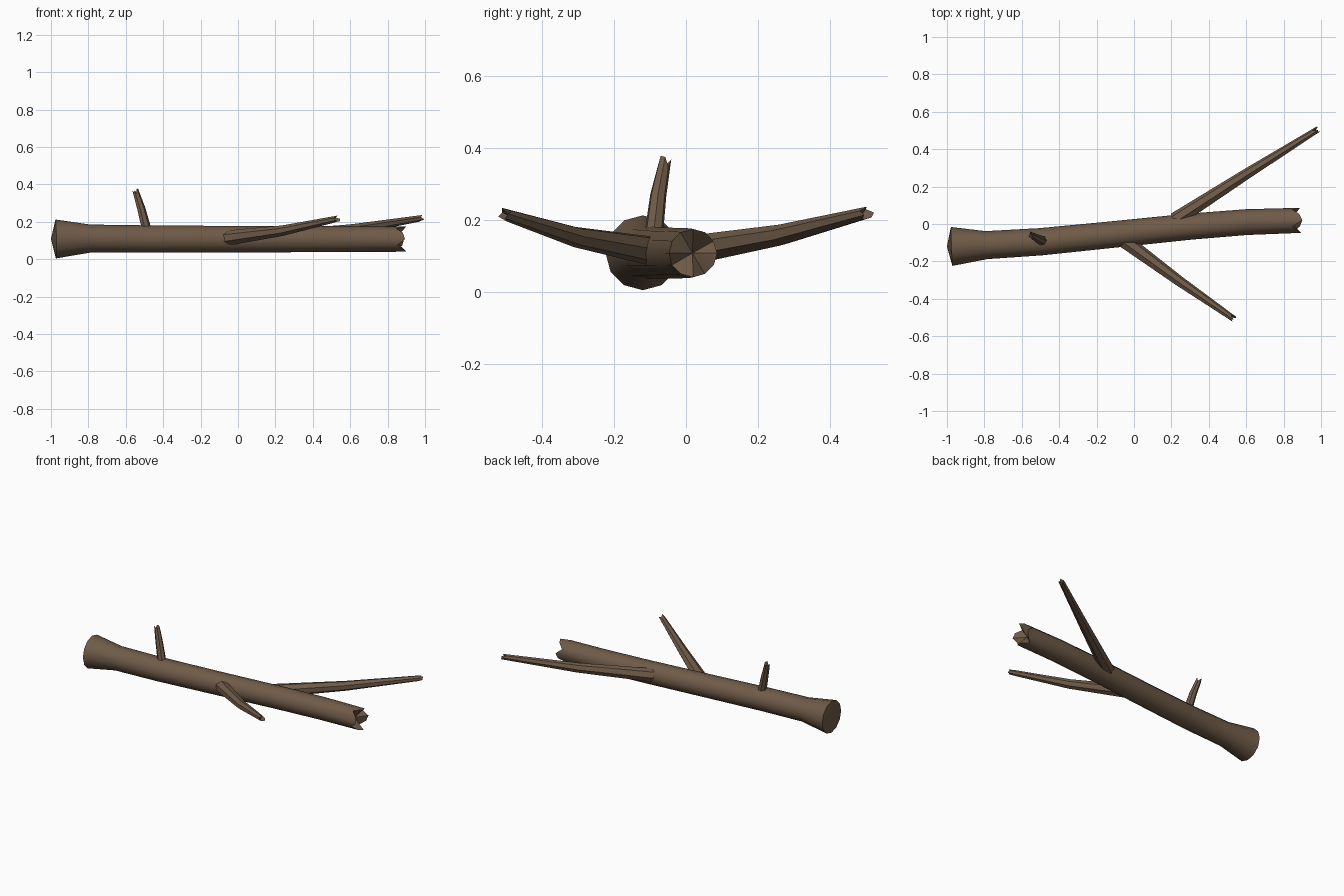
import bpy, bmesh, math
from mathutils import Vector

if "Cube" in bpy.data.objects:
    bpy.data.objects.remove(bpy.data.objects["Cube"])

bark = bpy.data.materials.new("bark")
bark.diffuse_color = (0.16, 0.105, 0.065, 1)
bark.use_nodes = True
bark.node_tree.nodes["Principled BSDF"].inputs["Base Color"].default_value = bark.diffuse_color


def limb(name, path, sides, jag, dip, butt=None):
    """Tube through (x, y, z, radius) points with a splintered far end."""
    bm = bmesh.new()
    pts = [Vector(p[:3]) for p in path]
    rings = []
    for i, p in enumerate(path):
        d = (pts[min(i + 1, len(pts) - 1)] - pts[max(i - 1, 0)]).normalized()
        ref = Vector((0, 0, 1)) if abs(d.z) < 0.8 else Vector((0, 1, 0))
        u = ref.cross(d).normalized()
        v = d.cross(u)
        ring = []
        for k in range(sides):
            a = math.tau * k / sides
            co = pts[i] + (u * math.cos(a) + v * math.sin(a)) * p[3]
            if i == len(path) - 1:
                co += d * jag[k % len(jag)]
            ring.append(bm.verts.new(co))
        rings.append(ring)
    for a, b in zip(rings, rings[1:]):
        for k in range(sides):
            n = (k + 1) % sides
            bm.faces.new((a[k], a[n], b[n], b[k]))
    # splintered end sinks to a point, butt end bulges if asked
    tip = bm.verts.new(pts[-1] - d * dip)
    base = bm.verts.new(butt or pts[0])
    for k in range(sides):
        n = (k + 1) % sides
        bm.faces.new((rings[-1][k], rings[-1][n], tip))
        bm.faces.new((rings[0][n], rings[0][k], base))
    bmesh.ops.recalc_face_normals(bm, faces=bm.faces)
    me = bpy.data.meshes.new(name)
    bm.to_mesh(me)
    bm.free()
    ob = bpy.data.objects.new(name, me)
    bpy.context.collection.objects.link(ob)
    me.materials.append(bark)
    bpy.ops.object.select_all(action='DESELECT')
    ob.select_set(True)
    bpy.context.view_layer.objects.active = ob
    bpy.ops.object.shade_smooth_by_angle(angle=math.radians(40))


# trunk with flared butt
limb("trunk", [(-0.975, -0.12, 0.108, 0.104), (-0.79, -0.113, 0.11, 0.075),
               (-0.5, -0.095, 0.108, 0.073), (-0.1, -0.055, 0.107, 0.071),
               (0.3, -0.014, 0.107, 0.07), (0.6, 0.01, 0.107, 0.069),
               (0.87, 0.019, 0.107, 0.067)],
     12, [0.02, -0.02, 0.015, 0.03, -0.025, 0.01], 0.035, Vector((-1, -0.12, 0.108)))

# side branches
limb("back_branch", [(0.22, 0.02, 0.115, 0.042), (0.6, 0.265, 0.157, 0.03),
                     (0.975, 0.5, 0.218, 0.017)],
     7, [0.015, -0.015, 0.012, -0.005], 0.02)
limb("front_branch", [(-0.06, -0.085, 0.112, 0.042), (0.24, -0.305, 0.152, 0.029),
                      (0.525, -0.502, 0.214, 0.017)],
     7, [0.012, -0.015, 0.015, -0.005], 0.02)

# short upright stub
limb("stub", [(-0.485, -0.092, 0.14, 0.027), (-0.518, -0.077, 0.27, 0.023),
              (-0.546, -0.06, 0.358, 0.017)],
     7, [0.012, -0.012, 0.015, -0.005], 0.015)
